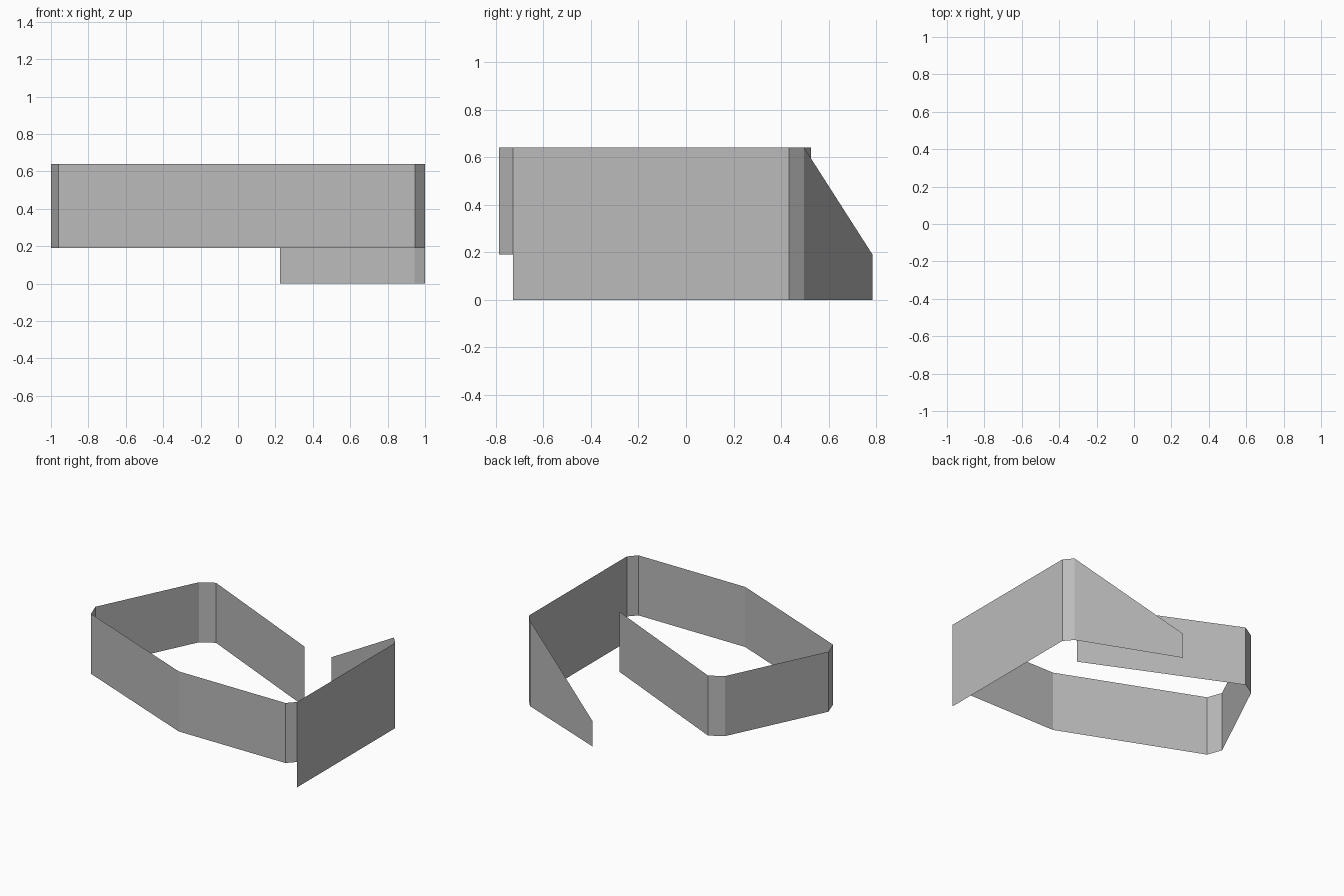
import bpy

if "Cube" in bpy.data.objects:
    bpy.data.objects.remove(bpy.data.objects["Cube"])

grey = bpy.data.materials.new("plain grey")
grey.diffuse_color = (0.5, 0.5, 0.5, 1)
grey.use_nodes = True
grey.node_tree.nodes["Principled BSDF"].inputs["Base Color"].default_value = grey.diffuse_color


def ribbon(name, stations):
    """Upright thin wall through plan points (x, y, bottom, top)."""
    verts = [(x, y, z) for x, y, lo, hi in stations for z in (lo, hi)]
    faces = [(2 * i, 2 * i + 2, 2 * i + 3, 2 * i + 1)
             for i in range(len(stations) - 1)]
    mesh = bpy.data.meshes.new(name)
    mesh.from_pydata(verts, [], faces)
    mesh.materials.append(grey)
    obj = bpy.data.objects.new(name, mesh)
    bpy.context.collection.objects.link(obj)
    return obj


LOW, TOP = 0.19, 0.64

# raised band winding round the left side, ending inside the loop
band_plan = [(0.53, 0.03), (-0.55, 0.525), (-0.65, 0.465), (-1.0, -0.26),
             (-0.96, -0.37), (0.06, -0.787), (0.945, -0.787), (1.0, -0.727)]
ribbon("raised_band", [(x, y, LOW, TOP) for x, y in band_plan])

# full-height right wall with a bevelled corner and tapering back wing
ribbon("right_wall_and_wing", [
    (1.0, -0.727, 0, TOP), (1.0, 0.433, 0, TOP),
    (0.945, 0.497, 0, TOP), (0.225, 0.785, 0, LOW)])
